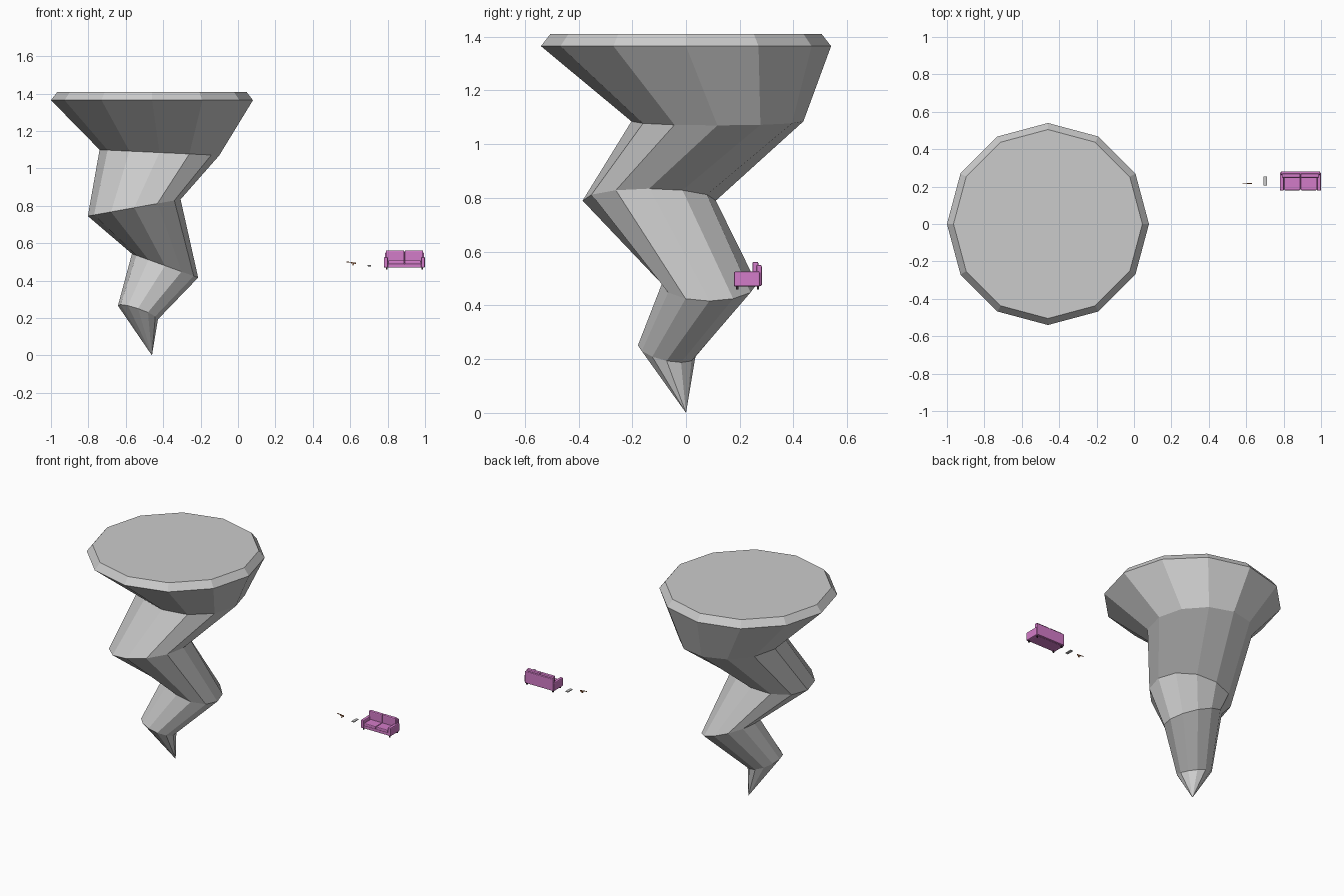
import bpy, bmesh
from math import cos, sin, tau
from mathutils import Vector, Matrix

if "Cube" in bpy.data.objects:
    bpy.data.objects.remove(bpy.data.objects["Cube"])


def material(name, rgb):
    m = bpy.data.materials.new(name)
    m.diffuse_color = (*rgb, 1)
    m.use_nodes = True
    m.node_tree.nodes["Principled BSDF"].inputs["Base Color"].default_value = m.diffuse_color
    return m


PINK = material("pink fabric", (0.65, 0.2, 0.58))
DARK = material("dark wood", (0.03, 0.02, 0.025))
BROWN = material("brown grip", (0.35, 0.12, 0.04))


def finish(name, bm, mat=None):
    bmesh.ops.recalc_face_normals(bm, faces=bm.faces)
    me = bpy.data.meshes.new(name)
    bm.to_mesh(me)
    bm.free()
    ob = bpy.data.objects.new(name, me)
    bpy.context.collection.objects.link(ob)
    if mat:
        me.materials.append(mat)
    return ob


def box(name, lo, hi, mat=None, bevel=0, tilt=0):
    """Box between two corners, optionally tilted about y and rounded."""
    lo, hi = Vector(lo), Vector(hi)
    bm = bmesh.new()
    bmesh.ops.create_cube(bm, size=1, matrix=Matrix.Diagonal((*(hi - lo), 1)))
    if bevel:
        bmesh.ops.bevel(bm, geom=bm.edges[:], offset=bevel, segments=2,
                        profile=0.5, affect='EDGES')
    mid = (lo + hi) / 2
    bm.transform(Matrix.Translation(mid) @ Matrix.Rotation(tilt, 4, 'Y'))
    return finish(name, bm, mat)


# Twisting funnel: tilted 12-sided rings (x, y, z, radius, slope x, slope y)
RINGS = [
    (-0.535, -0.072, 0.23, 0.107, -0.34, -0.20),
    (-0.39, 0.087, 0.48, 0.177, -0.36, 0.0),
    (-0.555, -0.137, 0.79, 0.248, 0.18, 0.0),
    (-0.42, 0.117, 1.085, 0.32, -0.047, 0.0),
    (-0.46, 0.0, 1.365, 0.54, 0, 0),
    (-0.46, 0.0, 1.41, 0.505, 0, 0),
]
SIDES = 12
bm = bmesh.new()
tip = bm.verts.new((-0.46, 0, 0))
loops = []
for x, y, z, r, sx, sy in RINGS:
    loop = []
    for i in range(SIDES):
        dx, dy = r * cos(tau * i / SIDES), r * sin(tau * i / SIDES)
        loop.append(bm.verts.new((x + dx, y + dy, z + sx * dx + sy * dy)))
    loops.append(loop)
for i in range(SIDES):
    j = (i + 1) % SIDES
    bm.faces.new((tip, loops[0][j], loops[0][i]))
    for a, b in zip(loops, loops[1:]):
        bm.faces.new((a[i], a[j], b[j], b[i]))
bm.faces.new(loops[-1])
finish("tornado_funnel", bm)

# Sofa, mirrored about its middle
CX = 0.89
box("sofa_base", (0.795, 0.184, 0.47), (0.985, 0.27, 0.49), PINK, 0.003)
box("sofa_back", (0.785, 0.262, 0.472), (0.995, 0.282, 0.55), PINK, 0.005)
for s, side in ((-1, "left"), (1, "right")):
    def part(name, x0, x1, y0, y1, z0, z1, mat, bevel=0):
        a, b = sorted((CX + s * x0, CX + s * x1))
        box(f"{side}_{name}", (a, y0, z0), (b, y1, z1), mat, bevel)
    part("sofa_arm", 0.088, 0.11, 0.178, 0.276, 0.47, 0.526, PINK, 0.006)
    part("seat_cushion", 0.001, 0.087, 0.18, 0.255, 0.488, 0.508, PINK, 0.005)
    part("back_cushion", 0.001, 0.1, 0.247, 0.27, 0.502, 0.562, PINK, 0.006)
    part("front_leg", 0.092, 0.1, 0.187, 0.195, 0.459, 0.473, DARK)
    part("back_leg", 0.092, 0.1, 0.264, 0.272, 0.459, 0.473, DARK)

# Small remote
box("remote_body", (0.693, 0.206, 0.477), (0.712, 0.254, 0.483), None, 0.0015)

# Small pistol with a slanted grip
box("pistol_barrel", (0.58, 0.2155, 0.497), (0.612, 0.2185, 0.501), BROWN, tilt=0.08)
box("pistol_body", (0.604, 0.2145, 0.491), (0.63, 0.2195, 0.498), BROWN, tilt=0.1)
box("pistol_grip", (0.613, 0.214, 0.481), (0.619, 0.220, 0.494), BROWN, tilt=0.35)
box("pistol_trigger", (0.606, 0.216, 0.488), (0.608, 0.218, 0.493), DARK)
